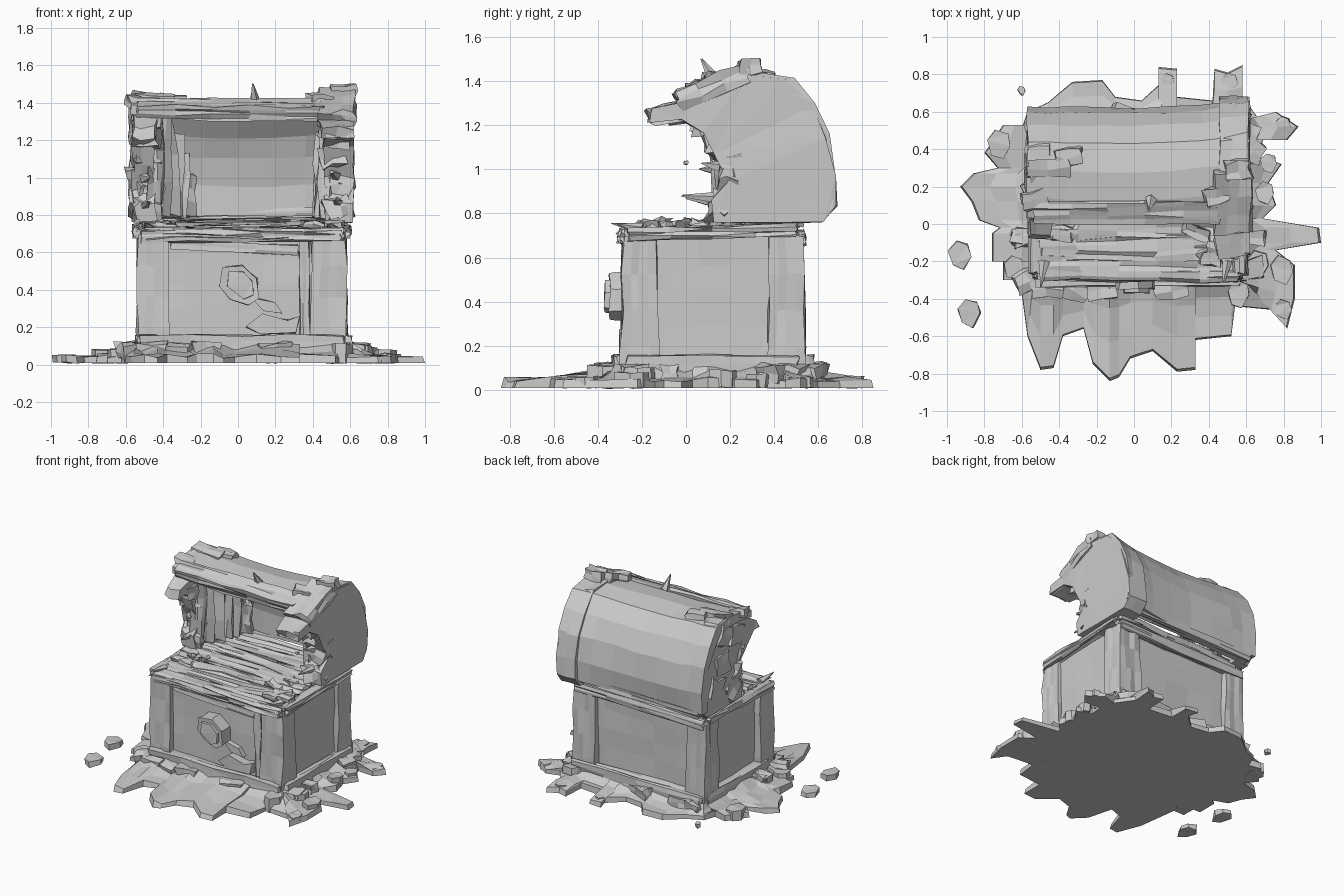
import bpy, bmesh, random
from mathutils import Vector, Euler

rng = random.Random(7)


def finish(name, bm, j=0.0):
    for v in bm.verts:
        v.co += Vector([rng.uniform(-j, j) for _ in range(3)])
    bmesh.ops.recalc_face_normals(bm, faces=bm.faces[:])
    bmesh.ops.triangulate(bm, faces=[f for f in bm.faces if len(f.verts) > 4])
    me = bpy.data.meshes.new(name)
    bm.to_mesh(me)
    bm.free()
    ob = bpy.data.objects.new(name, me)
    bpy.context.collection.objects.link(ob)
    return ob


def chunk(name, c, size, rot=(0, 0, 0), j=0.01, cuts=1, flare=0.0):
    """Rough hewn block; flare widens its foot."""
    bm = bmesh.new()
    bmesh.ops.create_cube(bm, size=1)
    bmesh.ops.subdivide_edges(bm, edges=bm.edges[:], cuts=cuts, use_grid_fill=True)
    e = Euler(rot)
    for v in bm.verts:
        k = 1 - flare * v.co.z
        p = Vector((v.co.x * size[0] * k, v.co.y * size[1] * k, v.co.z * size[2]))
        p.rotate(e)
        v.co = p + Vector(c)
    return finish(name, bm, j)


def loft(name, profile, stations, axis='X', j=0.008, bow=lambda s: (0, 0)):
    """Closed profile swept along an axis, optionally shifted per station."""
    bm = bmesh.new()
    rings = []
    for s in stations:
        da, db = bow(s)
        rings.append([bm.verts.new({'X': (s, a + da, b + db), 'Y': (a, s, b), 'Z': (a, b, s)}[axis])
                      for a, b in profile])
    n = len(profile)
    for r0, r1 in zip(rings, rings[1:]):
        for i in range(n):
            bm.faces.new((r0[i], r0[(i + 1) % n], r1[(i + 1) % n], r1[i]))
    bm.faces.new(rings[0])
    bm.faces.new(rings[-1])
    return finish(name, bm, j)


def spike(name, base, tip, r):
    bm = bmesh.new()
    base, tip = Vector(base), Vector(tip)
    d = tip - base
    bmesh.ops.create_cone(bm, cap_ends=True, segments=5, radius1=r, radius2=r * 0.1, depth=d.length)
    q = d.to_track_quat('Z', 'Y')
    for v in bm.verts:
        v.co = q @ v.co + (base + tip) / 2
    return finish(name, bm, r * 0.12)


# Splattered ground patch rising toward the chest
outline = [(-.93, .2), (-.86, .27), (-.73, .3), (-.8, .38), (-.7, .53), (-.6, .51), (-.57, .6),
           (-.46, .65), (-.33, .76), (-.17, .77), (-.1, .68), (.04, .66), (.15, .76), (.13, .84),
           (.23, .83), (.23, .68), (.42, .66), (.43, .83), (.5, .81), (.58, .85), (.57, .7),
           (.66, .57), (.76, .6), (.88, .52), (.82, .45), (.69, .46), (.68, .36), (.79, .32),
           (.72, .22), (.76, .1), (.69, .03), (.99, -.02), (1.0, -.1), (.76, -.14), (.86, -.22),
           (.86, -.4), (.82, -.56), (.75, -.46), (.54, -.44), (.52, -.6), (.33, -.62), (.33, -.78),
           (.23, -.79), (.1, -.68), (-.02, -.72), (-.08, -.82), (-.13, -.84), (-.22, -.75),
           (-.27, -.56), (-.38, -.6), (-.43, -.77), (-.5, -.78), (-.57, -.6), (-.61, -.3),
           (-.7, -.3), (-.7, -.2), (-.76, -.2), (-.76, -.05), (-.72, -.02), (-.83, .02), (-.87, .12)]
bm = bmesh.new()
rings = [[], [], [], [], []]
for x, y in outline:
    cx, cy = min(max(x, -.54), .6), min(max(y, -.32), .56)
    rings[0].append(bm.verts.new((x, y, .008)))
    for k, (t, z0, z1) in enumerate(((.03, .035, .06), (.4, .04, .07), (.75, .05, .09), (1, .08, .12))):
        rings[k + 1].append(bm.verts.new((x + (cx - x) * t, y + (cy - y) * t, rng.uniform(z0, z1))))
n = len(outline)
for r0, r1 in zip(rings, rings[1:]):
    for i in range(n):
        bm.faces.new((r0[i], r0[(i + 1) % n], r1[(i + 1) % n], r1[i]))
bm.faces.new(rings[0])
bmesh.ops.remove_doubles(bm, verts=bm.verts[:], dist=1e-4)
finish("ground_patch", bm)

# Loose stones and slabs lying on the patch
pebble = [(.06, 0), (.045, .06), (-.02, .08), (-.06, .03), (-.04, -.05), (.02, -.075)]
for x, y, s, h in [(-.93, -.17, 1, .05), (-.88, -.48, 1, .05), (-.6, .71, .3, .04), (-.72, .42, 1, .08),
                   (.79, -.25, 1, .08), (.66, -.22, 1, .1), (.8, .52, .7, .06), (.18, .76, .6, .06),
                   (.51, .75, .7, .06), (-.64, -.24, .9, .08), (.7, .16, .8, .09), (.8, -.46, .7, .06),
                   (.56, -.38, 1, .11), (.72, .32, .7, .07)]:
    loft("stone", [(x + a * s, y + b * s) for a, b in pebble], [0.01, h], 'Z', .006)
for i in range(16):
    side = i % 4
    t = rng.random()
    x = -.5 + t * 1.06 if side < 2 else (-.56, .62)[side - 2]
    y = (-.35, .57)[side] if side < 2 else -.3 + t * .8
    chunk("rubble", (x, y, .075), (rng.uniform(.1, .2), rng.uniform(.07, .12), .08),
          (rng.uniform(-.2, .2), rng.uniform(-.2, .2), rng.uniform(-.5, .5)), .012)

# Chest body: core panels, corner posts, base and top rails
chunk("chest_core", (.03, .125, .36), (1.03, .73, .68), j=.005, cuts=4)
for x, w in ((-.455, .165), (.485, .19)):
    for y in (-.21, .455):
        chunk("corner_post", (x, y, .36), (w, .16, .68), j=.009, cuts=3, flare=.1)
for y, s in ((-.29, 1), (.535, -1)):
    chunk("base_rail", (.02, y, .09), (1.08, .08, .13), j=.01, cuts=3)
    chunk("top_rail", (.02, y + .02 * s, .69), (1.08, .05, .06), (0, -.01, 0), .008, 3)
for x in (-.515, .575):
    chunk("side_base_rail", (x, .12, .09), (.06, .78, .13), j=.008, cuts=3)
    chunk("side_top_rail", (x - .01, .12, .715), (.07, .76, .05), (.03, 0, 0), .01, 3)
chunk("inner_front_trim", (.355, -.25, .42), (.05, .05, .53), j=.006, cuts=2)
chunk("front_brace", (-.02, -.25, .63), (.68, .03, .05), (0, .05, 0), .006, 2)

# Front lock plate and fallen fragments
loft("lock_plate", [(-.1, .42), (-.08, .52), (.02, .53), (.1, .46), (.11, .36), (.06, .32), (-.04, .35)],
     [-.23, -.32, -.345], 'Y', .006)
loft("lock_boss", [(-.06, .42), (-.05, .5), (.03, .5), (.08, .44), (.08, .37), (.03, .35)],
     [-.32, -.37], 'Y', .004)
loft("front_fragment", [(.04, .2), (.13, .27), (.27, .24), (.33, .26), (.31, .17), (.12, .16)],
     [-.23, -.3], 'Y', .005)
loft("front_splinter", [(.07, .36), (.2, .33), (.24, .27), (.14, .29)], [-.23, -.28], 'Y', .004)

# Broken planks filling the mouth of the chest, rising toward the lid
for i in range(7):
    y = -.24 + i * .115
    chunk("mouth_plank", (.02 + rng.uniform(-.02, .02), y, .7 + .01 * i), (1.05, .13, .05),
          (rng.uniform(0, .15), rng.uniform(-.015, .015), rng.uniform(-.03, .03)), .013, 4)
for i in range(14):
    x = rng.choice((rng.uniform(-.48, -.3), rng.uniform(.3, .5)))
    chunk("mouth_splinter", (x, rng.uniform(-.25, .3), .745), (rng.uniform(.08, .2), .06, .035),
          (rng.uniform(-.3, .3), rng.uniform(-.2, .2), rng.uniform(-.5, .5)), .012)

# Lid: shell bowed outward at its ends, between two D-shaped ends
shell = [(.55, .785), (.605, .79), (.62, .95), (.59, 1.13), (.525, 1.27), (.43, 1.38), (.28, 1.41),
         (.13, 1.395), (.02, 1.36), (.03, 1.31), (.15, 1.33), (.3, 1.335), (.4, 1.31), (.475, 1.21),
         (.52, 1.1), (.55, .95)]
loft("lid_shell", shell, [-.57, -.46, -.36, -.18, 0, .18, .36, .47, .61], j=.006,
     bow=lambda s: ((.055 if s > 0 else .01) * (s / .6) ** 2, .03 * (s / .6) ** 2))
end = [(.13, .76), (.38, .755), (.62, .76), (.68, .83), (.675, .97), (.64, 1.14), (.57, 1.29), (.45, 1.415),
       (.28, 1.435), (.12, 1.385), (.04, 1.32), (-.16, 1.27), (-.17, 1.21), (-.02, 1.22), (.08, 1.17),
       (.13, 1.06), (.19, .95), (.12, .86)]
loft("lid_end_right", end, [.46, .54, .615], j=.007)
loft("lid_end_left", [(a * .9 if a > 0 else a * .4, b) for a, b in end], [-.56, -.51, -.44], j=.013)
chunk("lid_front_beam", (-.04, .07, 1.365), (1.0, .12, .08), (.35, .01, 0), .009, 4)
chunk("lid_bottom_rail", (.03, .585, .805), (1.12, .06, .05), (0, -.02, 0), .006, 3)

# Torn folds lining the inside of both lid ends, shorter toward the curved back
for i in range(6):
    y, top = .17 + i * .065, 1.34 - .013 * i * i
    chunk("left_fold", (-.46 + i * .034, y, (top + .79) / 2), (.1, .09, top - .79),
          (rng.uniform(-.03, .03), rng.uniform(-.06, .06), .5), .016, 2)
for i in range(4):
    top = 1.33 - .025 * i * i
    chunk("right_fold", (.47 - i * .006, .2 + i * .09, (top + .79) / 2), (.07, .08, top - .79),
          (0, rng.uniform(-.05, .05), -.3), .015, 2)

# Ragged lumps along the front edges of the lid ends and the torn left side
for x in (-.495, .53):
    for y, z in ((.15, .83), (.2, .92), (.2, 1.01), (.15, 1.11), (.08, 1.21)):
        chunk("edge_lump", (x + rng.uniform(-.02, .02), y, z), (.14, .08, .1),
              [rng.uniform(-.35, .35) for _ in range(3)], .016)
for y, z in ((.2, 1.26), (.34, 1.3), (.37, 1.1), (.45, .95), (.25, .88)):
    chunk("left_scab", (-.55, y, z), (.05, .15, .14), (rng.uniform(-.6, .6), 0, 0), .016)

# Claw band over the right end and lumps on the lid top
chunk("claw_band", (.53, .12, 1.375), (.19, .34, .09), (.38, 0, 0), .014, 2)
chunk("claw_tip", (.52, -.09, 1.25), (.17, .15, .07), (.3, .1, .1), .014)
chunk("top_lump", (.56, .29, 1.455), (.13, .1, .07), (.1, -.1, .1), .014)
for x, y, z, w in ((-.46, .3, 1.42, .22), (-.35, .36, 1.41, .14), (-.53, .13, 1.4, .13), (.44, .15, 1.41, .13)):
    chunk("top_lump", (x, y, z), (w, .09, .06), (.1, .1, rng.uniform(-.3, .3)), .012)

# Spikes and floating shards
spike("top_spike", (.09, .13, 1.4), (.08, .07, 1.5), .03)
for b, t in (((.53, .14, .87), (.52, -.02, .88)), ((.52, .16, 1.01), (.5, .07, 1.03)),
             ((-.5, .13, .85), (-.48, 0, .87)), ((-.5, .15, 1.0), (-.47, .06, 1.0)),
             ((-.48, -.2, .73), (-.5, -.34, .755)), ((.5, -.2, .73), (.48, -.31, .75))):
    spike("tooth", b, t, .03)
chunk("floating_shard", (.5, 0, 1.03), (.02, .02, .015), j=.003)
